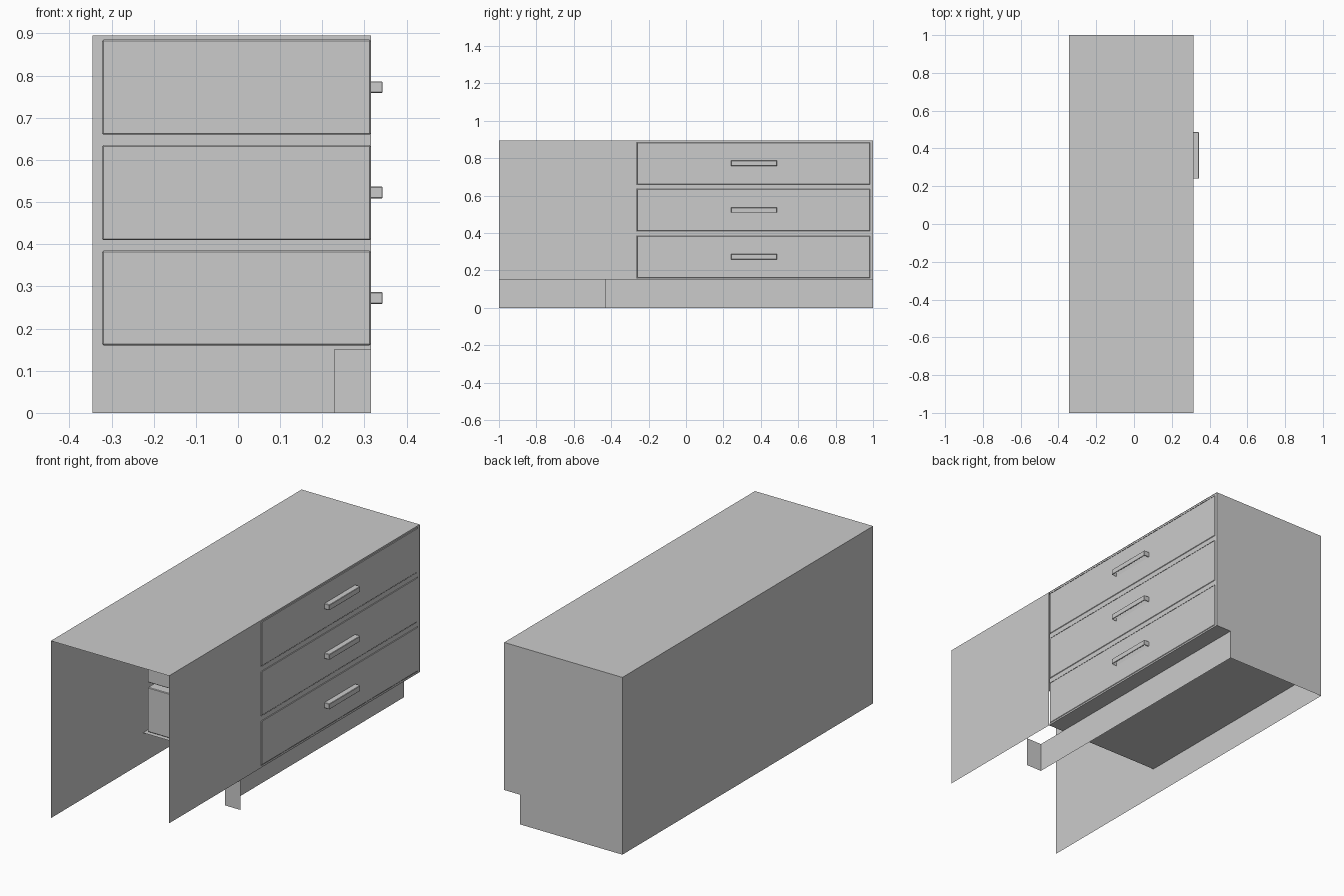
import bpy, bmesh

if "Cube" in bpy.data.objects:
    bpy.data.objects.remove(bpy.data.objects["Cube"])

BACK, FRONT, KICK = -0.345, 0.315, 0.228     # x planes
TOP, BASE = 0.895, 0.15                      # z levels
DRAWER_Y = (-0.262, 0.985)
DRAWER_Z = [(0.16, 0.385), (0.41, 0.635), (0.66, 0.885)]


def finish(name, bm):
    mesh = bpy.data.meshes.new(name)
    bm.to_mesh(mesh)
    bm.free()
    obj = bpy.data.objects.new(name, mesh)
    bpy.context.collection.objects.link(obj)
    return obj


def sheets(name, polygons):
    """One object made of thin flat panels."""
    bm = bmesh.new()
    for points in polygons:
        bm.faces.new([bm.verts.new(p) for p in points])
    return finish(name, bm)


def x_panel(x, y0, y1, z0, z1):
    return [(x, y0, z0), (x, y1, z0), (x, y1, z1), (x, y0, z1)]


def z_panel(z, x0, x1, y0, y1):
    return [(x0, y0, z), (x1, y0, z), (x1, y1, z), (x0, y1, z)]


def box_mesh(x, y, z, bevel):
    bm = bmesh.new()
    bmesh.ops.create_cube(bm, size=1)
    for v in bm.verts:
        for i, (lo, hi) in enumerate((x, y, z)):
            v.co[i] = hi if v.co[i] > 0 else lo
    bmesh.ops.bevel(bm, geom=bm.edges[:], offset=bevel, segments=1,
                    profile=0.5, affect='EDGES')
    return bm


# Carcass panels; the -y end stays open
sheets("worktop", [z_panel(TOP, BACK, FRONT, -1, 1)])
sheets("back_panel", [list(reversed(x_panel(BACK, -1, 1, 0, TOP)))])
sheets("bottom_board", [list(reversed(z_panel(BASE, BACK, FRONT, -0.265, 1)))])
side = [(BACK, 0), (KICK, 0), (KICK, BASE), (FRONT, BASE), (FRONT, TOP), (BACK, TOP)]
sheets("side_panel", [[(x, 1, z) for x, z in reversed(side)]])

# Blind corner front and the face frame around the drawers
sheets("corner_front", [x_panel(FRONT, -1, -0.265, BASE, TOP)])
levels = [BASE] + [z for pair in DRAWER_Z for z in pair] + [TOP]
rails = [x_panel(FRONT - 0.002, -0.265, 1, levels[i], levels[i + 1])
         for i in range(0, len(levels), 2)]
stiles = [x_panel(FRONT - 0.002, DRAWER_Y[1], 1, z0, z1) for z0, z1 in DRAWER_Z]
sheets("face_frame", rails + stiles)

# Toe kick with its return at the corner end
sheets("toe_kick", [
    x_panel(KICK, -0.43, 1, 0, BASE),
    [(KICK, -0.43, 0), (FRONT, -0.43, 0), (FRONT, -0.43, BASE), (KICK, -0.43, BASE)],
])

# Drawers and handles hollowed from below
for n, (z0, z1) in enumerate(DRAWER_Z, 1):
    finish(f"drawer_{n}", box_mesh((-0.322, FRONT), DRAWER_Y, (z0, z1), 0.003))
    mid = (z0 + z1) / 2
    bm = box_mesh((FRONT - 0.002, 0.343), (0.24, 0.487), (mid - 0.014, mid + 0.014), 0.002)
    bm.normal_update()
    under = min(bm.faces, key=lambda f: f.normal.z * f.calc_area())
    bmesh.ops.inset_region(bm, faces=[under], thickness=0.004)
    bmesh.ops.translate(bm, verts=under.verts, vec=(0, 0, 0.02))
    finish(f"handle_{n}", bm)
